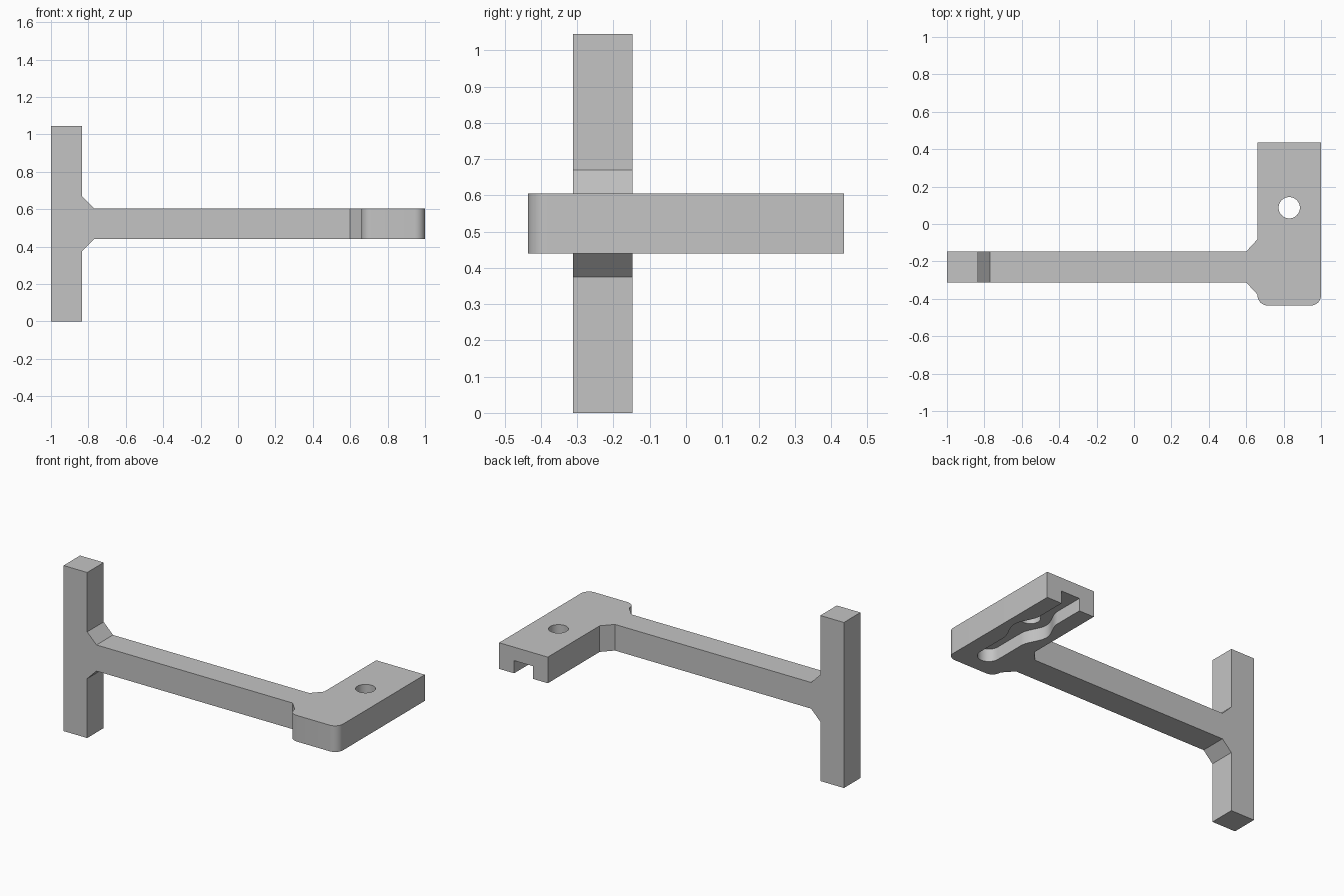
import bpy, bmesh
from math import cos, sin, pi
from mathutils import Vector

cube = bpy.data.objects.get("Cube")
if cube:
    bpy.data.objects.remove(cube, do_unlink=True)

grey = bpy.data.materials.new("plain grey")
grey.use_nodes = True
grey.diffuse_color = (0.55, 0.55, 0.55, 1)
grey.node_tree.nodes["Principled BSDF"].inputs["Base Color"].default_value = (0.55, 0.55, 0.55, 1)


def arc(cx, cy, r, start, end, steps):
    """Points along a circular arc, angles in units of pi."""
    angles = [pi * (start + (end - start) * i / steps) for i in range(steps + 1)]
    return [(cx + r * cos(a), cy + r * sin(a)) for a in angles]


def prism(bm, points, depth):
    """Extrude a closed 3D outline into a solid."""
    face = bm.faces.new([bm.verts.new(p) for p in points])
    new = bmesh.ops.extrude_face_region(bm, geom=[face])["geom"]
    verts = [g for g in new if isinstance(g, bmesh.types.BMVert)]
    bmesh.ops.translate(bm, verts=verts, vec=Vector(depth))


def finish(bm, name):
    bmesh.ops.recalc_face_normals(bm, faces=bm.faces[:])
    mesh = bpy.data.meshes.new(name)
    bm.to_mesh(mesh)
    bm.free()
    obj = bpy.data.objects.new(name, mesh)
    mesh.materials.append(grey)
    bpy.context.collection.objects.link(obj)
    return obj


# Main dimensions
LOW, HIGH = 0.44, 0.605            # bar and plate underside and top
BAR_FRONT, BAR_BACK = -0.312, -0.147
POST, JOINT, PLATE = -0.835, 0.6, 0.66
GUSSET = 0.065
FRONT, BACK, ROUND = -0.436, 0.436, 0.055
HOLE_X, HOLE_Y, HOLE_R = 0.83, 0.087, 0.057

bm = bmesh.new()

# Upright post and long bar, with chamfered gussets
side = [(-1, 0), (POST, 0), (POST, LOW - GUSSET), (POST + GUSSET, LOW), (JOINT, LOW),
        (JOINT, HIGH), (POST + GUSSET, HIGH), (POST, HIGH + GUSSET), (POST, 1.045), (-1, 1.045)]
prism(bm, [(x, BAR_FRONT, z) for x, z in side], (0, BAR_BACK - BAR_FRONT, 0))

# Mounting plate with rounded front corners
plan = [(JOINT, BAR_BACK), (JOINT, BAR_FRONT), (PLATE, BAR_FRONT - GUSSET)]
plan += arc(PLATE + ROUND, FRONT + ROUND, ROUND, 1, 1.5, 8)
plan += arc(1 - ROUND, FRONT + ROUND, ROUND, 1.5, 2, 8)
plan += [(1, BACK), (PLATE, BACK), (PLATE, BAR_BACK + GUSSET)]
prism(bm, [(x, y, LOW) for x, y in plan], (0, 0, HIGH - LOW))

# Weld the bar to the plate
inner = [f for f in bm.faces if all(abs(v.co.x - JOINT) < 1e-4 for v in f.verts)]
bmesh.ops.delete(bm, geom=inner, context='FACES')
bmesh.ops.remove_doubles(bm, verts=bm.verts[:], dist=1e-4)
bracket = finish(bm, "bracket")

# Underside channel: round front end, swelling around the bolt hole, open at the back
HALF, SWELL, REACH, END = 0.065, 0.052, 0.16, -0.275
flank = []
for i in range(33):
    t = i / 16 - 1
    flank.append((HALF + SWELL * cos(t * pi / 2) ** 2, HOLE_Y + t * REACH))
flank.append((HALF, BACK + 0.1))
outline = arc(HOLE_X, END, HALF, 1, 2, 20)
outline += [(HOLE_X + w, y) for w, y in flank]
outline += [(HOLE_X - w, y) for w, y in reversed(flank)]
bm = bmesh.new()
prism(bm, [(x, y, LOW - 0.1) for x, y in outline], (0, 0, 0.18))
channel_cutter = finish(bm, "channel_cutter")

# Bolt hole
bm = bmesh.new()
circle = arc(HOLE_X, HOLE_Y, HOLE_R, 0, 2, 40)[:-1]
prism(bm, [(x, y, LOW - 0.1) for x, y in circle], (0, 0, 0.4))
hole_cutter = finish(bm, "hole_cutter")

bpy.ops.object.select_all(action='DESELECT')
bracket.select_set(True)
bpy.context.view_layer.objects.active = bracket
for cutter in (channel_cutter, hole_cutter):
    cutter.hide_render = True
    cut = bracket.modifiers.new(cutter.name, 'BOOLEAN')
    cut.operation = 'DIFFERENCE'
    cut.solver = 'EXACT'
    cut.object = cutter
    bpy.ops.object.modifier_apply(modifier=cut.name)
    bpy.data.objects.remove(cutter, do_unlink=True)

bpy.ops.object.shade_smooth_by_angle(angle=pi / 6)
